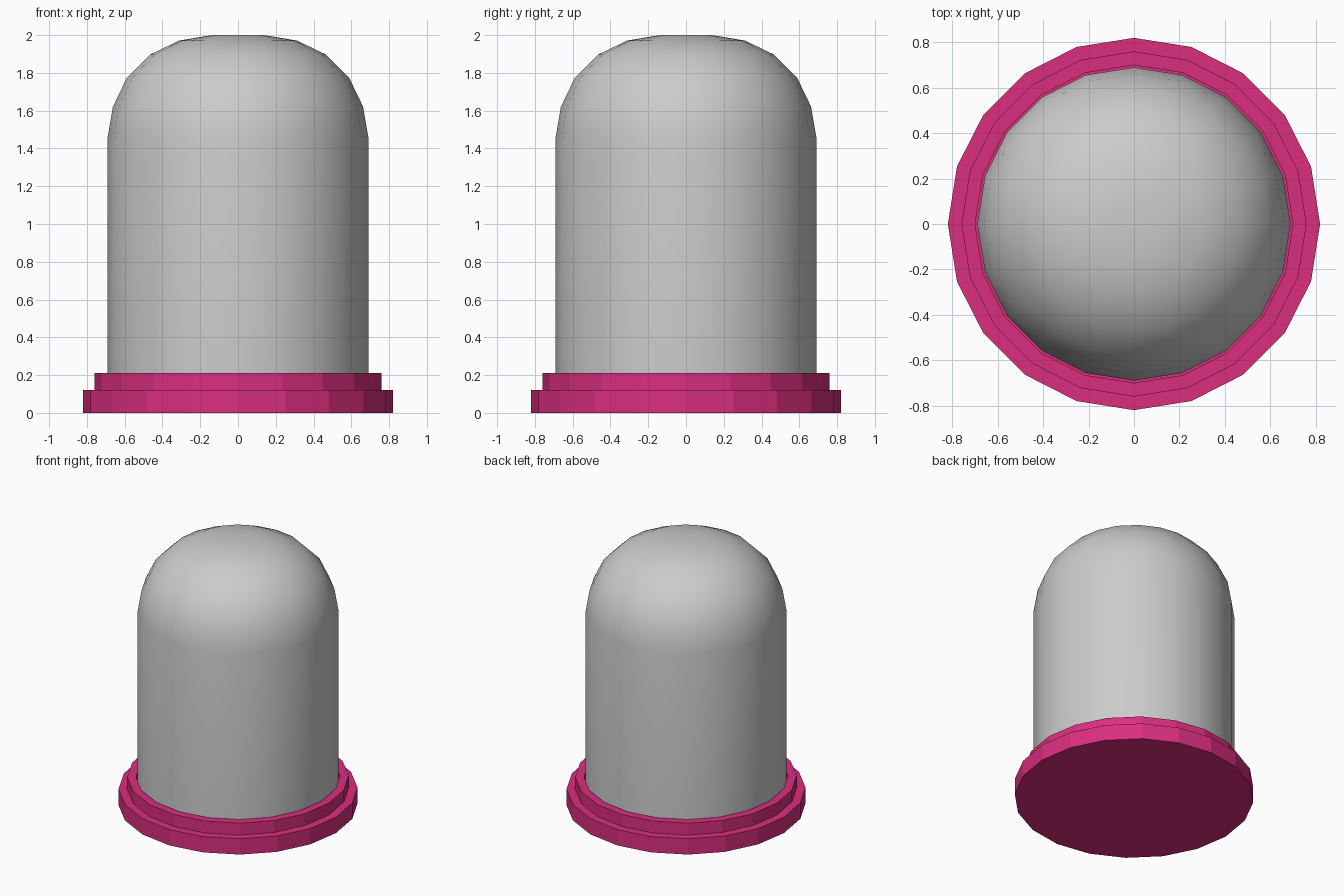
import bpy, bmesh
from math import sin, cos, pi

if "Cube" in bpy.data.objects:
    bpy.data.objects.remove(bpy.data.objects["Cube"])

SIDES = 20


def lathe(name, profile, smooth=False):
    """Revolve (radius, z) points about z, capping both ends."""
    bm = bmesh.new()
    rings = [[bm.verts.new((r * cos(2 * pi * i / SIDES), r * sin(2 * pi * i / SIDES), z))
              for i in range(SIDES)] for r, z in profile]
    for a, b in zip(rings, rings[1:]):
        for i in range(SIDES):
            j = (i + 1) % SIDES
            bm.faces.new((a[i], a[j], b[j], b[i]))
    bm.faces.new(rings[0][::-1])
    bm.faces.new(rings[-1])
    bmesh.ops.recalc_face_normals(bm, faces=bm.faces)
    for f in bm.faces:
        f.smooth = smooth
    # keep the hidden bottom rim of smooth parts sharp
    if smooth:
        for e in bm.edges:
            if all(v in rings[0] for v in e.verts):
                e.smooth = False
    mesh = bpy.data.meshes.new(name)
    bm.to_mesh(mesh)
    bm.free()
    obj = bpy.data.objects.new(name, mesh)
    bpy.context.collection.objects.link(obj)
    return obj


# Stepped base with a recess that receives the dome
base = lathe("base", [(0.82, 0), (0.82, 0.12), (0.76, 0.12), (0.76, 0.21),
                      (0.70, 0.21), (0.70, 0.12)])
pink = bpy.data.materials.new("pink")
pink.diffuse_color = (0.7, 0.028, 0.21, 1)
pink.use_nodes = True
pink.node_tree.nodes["Principled BSDF"].inputs["Base Color"].default_value = pink.diffuse_color
base.data.materials.append(pink)

# Smooth domed cover
lathe("dome_cover", [(0.69, 0.12), (0.69, 1.46), (0.662, 1.622), (0.588, 1.775),
                     (0.466, 1.897), (0.312, 1.971), (0.137, 2.0)], smooth=True)
